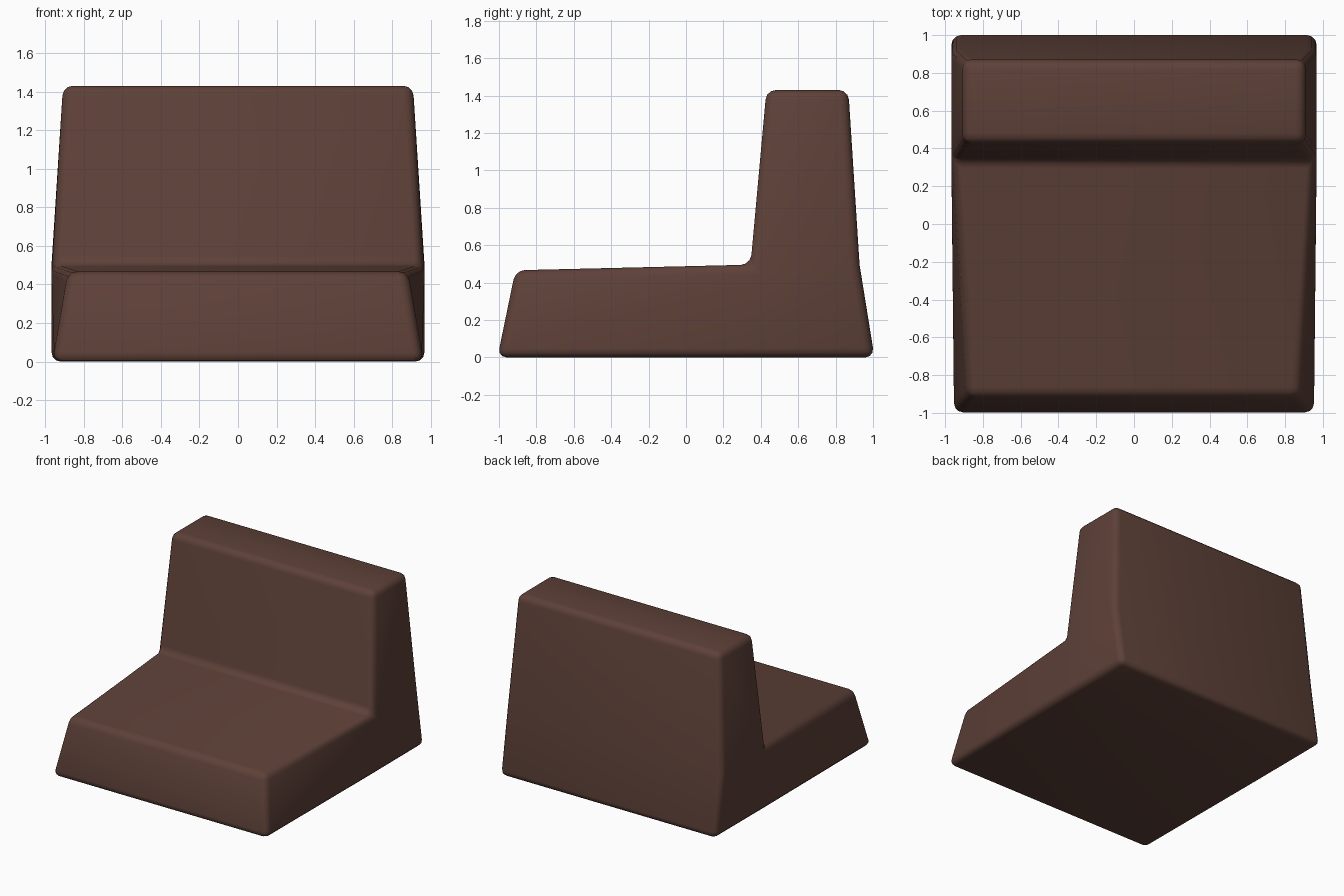
import bpy, bmesh, math

if "Cube" in bpy.data.objects:
    bpy.data.objects.remove(bpy.data.objects["Cube"])

# Side profile: (y, z, half width)
profile = [
    (-1.008, 0.0, 0.962),   # bottom front
    (-0.912, 0.466, 0.878), # seat front edge
    (0.345, 0.496, 0.967),  # crease between seat and backrest
    (0.430, 1.43, 0.907),   # backrest top front
    (0.868, 1.43, 0.907),   # backrest top back
    (0.928, 0.496, 0.967),  # back fold
    (1.008, 0.0, 0.967),    # bottom back
    (0.345, 0.0, 0.967),    # bottom below crease
]

bm = bmesh.new()
left = [bm.verts.new((-w, y, z)) for y, z, w in profile]
right = [bm.verts.new((w, y, z)) for y, z, w in profile]
n = len(profile)

# Faces running across the width
for i in range(n):
    j = (i + 1) % n
    bm.faces.new((left[i], left[j], right[j], right[i]))

# Side faces: seat, lower back, backrest
for quad in ((0, 1, 2, 7), (7, 2, 5, 6), (2, 3, 4, 5)):
    for side in (left, right):
        bm.faces.new([side[k] for k in quad])
bmesh.ops.recalc_face_normals(bm, faces=bm.faces)

mesh = bpy.data.meshes.new("seat")
bm.to_mesh(mesh)
bm.free()
seat = bpy.data.objects.new("seat", mesh)
bpy.context.collection.objects.link(seat)

# Brown upholstery
brown = bpy.data.materials.new("dark brown")
brown.diffuse_color = (0.110, 0.052, 0.039, 1)
brown.use_nodes = True
brown.node_tree.nodes["Principled BSDF"].inputs["Base Color"].default_value = brown.diffuse_color
mesh.materials.append(brown)

# Soft rounded edges
bevel = seat.modifiers.new("rounding", "BEVEL")
bevel.width = 0.05
bevel.segments = 3
bevel.limit_method = "ANGLE"
bevel.angle_limit = math.radians(30)

bpy.context.view_layer.objects.active = seat
seat.select_set(True)
bpy.ops.object.modifier_apply(modifier="rounding")
bpy.ops.object.shade_smooth_by_angle(angle=math.radians(35))
